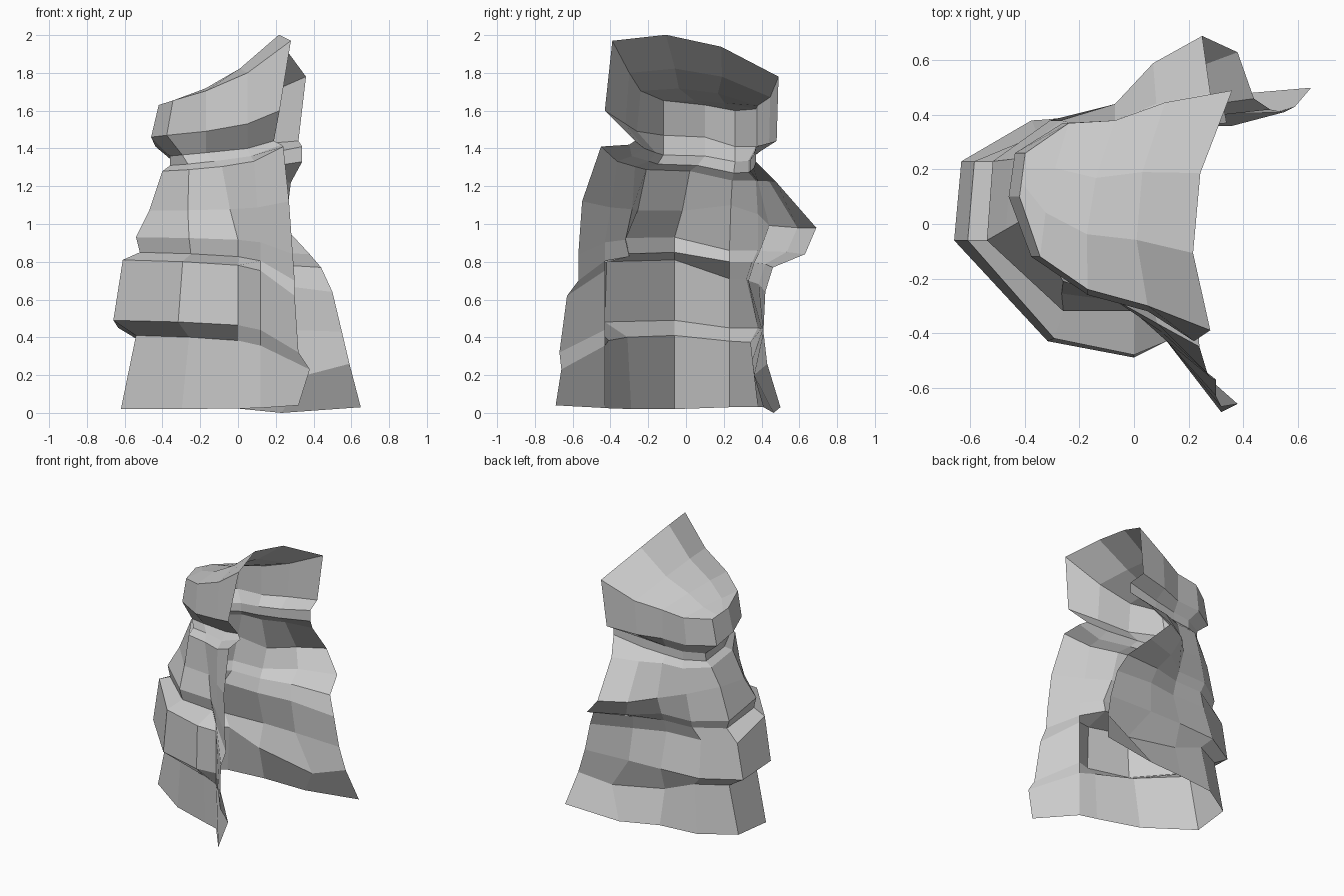
import bpy

if "Cube" in bpy.data.objects:
    bpy.data.objects.remove(bpy.data.objects["Cube"])

# Strata, bottom to top. Each row: heights at front end, left side, back-left corner, back end;
# front end x, y; front wall y; left side x; back wall y; back end x, y
STRATA = [
    (.04, .02, .03, .03, .32, -.69, -.39, -.62, .41, .65, .50),
    (.23, .41, .38, .26, .38, -.66, -.41, -.54, .35, .59, .43),
    (.32, .49, .45, .43, .32, -.67, -.49, -.66, .40, .55, .41),
    (.62, .81, .71, .64, .30, -.63, -.48, -.61, .33, .50, .42),
    (.70, .85, .80, .77, .30, -.57, -.30, -.52, .36, .44, .46),
    (.84, .93, .86, .84, .29, -.57, -.32, -.54, .39, .38, .63),
    (1.12, 1.07, 1.10, .98, .27, -.55, -.30, -.47, .44, .25, .69),
    (1.41, 1.28, 1.23, 1.22, .24, -.45, -.30, -.40, .38, .28, .48),
    (1.42, 1.31, 1.27, 1.33, .23, -.30, -.24, -.36, .34, .34, .37),
    (1.44, 1.36, 1.33, 1.41, .19, -.27, -.22, -.36, .34, .34, .37),
    (1.60, 1.46, 1.41, 1.44, .22, -.43, -.32, -.46, .38, .32, .48),
    (1.97, 1.63, 1.60, 1.78, .28, -.39, -.30, -.42, .38, .36, .49),
]


def lerp(a, b, t):
    return a + (b - a) * t


def stratum(i, zf, zl, zc, ze, fx, fy, wy, lx, by, ex, ey):
    """One C-shaped line of the wall, from the front end round to the back end."""
    t = min(max((i - 5) / 4, 0), 1)          # lower plan blends into upper plan
    turn = .10 if i < 2 else .06 if i < 4 else 0
    low = [(.12, -.43), (.0, wy), (.48 * lx, wy + turn),
           (lx, -.06), (.96 * lx, .23)]
    high = [(.05, wy), (-.17, wy + .06), (.82 * lx, -.12), (lx, .10), (.95 * lx, .26)]
    side = [(lerp(a[0], b[0], t), lerp(a[1], b[1], t)) for a, b in zip(low, high)]
    plan = [(fx, fy)] + side + [(.57 * lx, min(by - .01, .38)), (-.07, by),
                                (.4 * ex - .03, lerp(by, ey, .6)), (ex, ey)]
    front = [lerp(a, b, t) for a, b in
             zip((1, .3, .15, .05, 0), (1, .5, .22, .07, 0))]
    back = (0, .4, .9, 1, 1) if i == 6 else (0, .05, .15, .4, 1)
    heights = [lerp(zl, zf, w) for w in front] + [lerp(zc, ze, w) for w in back]
    if i == 0:
        heights[8] = 0
    if i == 1:                               # low crease inside the back wall
        plan[8], heights[7], heights[8] = (.36, .36), .28, .20
    return [(x, y, z) for (x, y), z in zip(plan, heights)]


def skin(name, rows):
    """Join neighbouring rows of points with flat quads."""
    n = len(rows[0])
    verts = [p for row in rows for p in row]
    faces = [(i * n + j, (i + 1) * n + j, (i + 1) * n + j + 1, i * n + j + 1)
             for i in range(len(rows) - 1) for j in range(n - 1)]
    mesh = bpy.data.meshes.new(name)
    mesh.from_pydata(verts, [], faces)
    mesh.update()
    obj = bpy.data.objects.new(name, mesh)
    bpy.context.collection.objects.link(obj)
    return obj


# Curved, layered cliff wall, open on the right
rows = [stratum(i, *s) for i, s in enumerate(STRATA)]
skin("cliff_wall", rows)

# Sloping roof slab spanning from the front rim to the back rim
rim = rows[-1]
roof = []
for k in range(5):
    a, b = rim[k], rim[9 - k]
    strip = []
    for m in range(4):
        t = m / 3
        fade = (1 - k / 4) ** 1.3 if 0 < m < 3 else 0
        strip.append((lerp(a[0], b[0], t) - .09 * fade,
                      lerp(a[1], b[1], t) - .01 * fade,
                      lerp(a[2], b[2], t) + .095 * fade))
    roof.append(strip)
skin("cliff_roof", roof[::-1])
